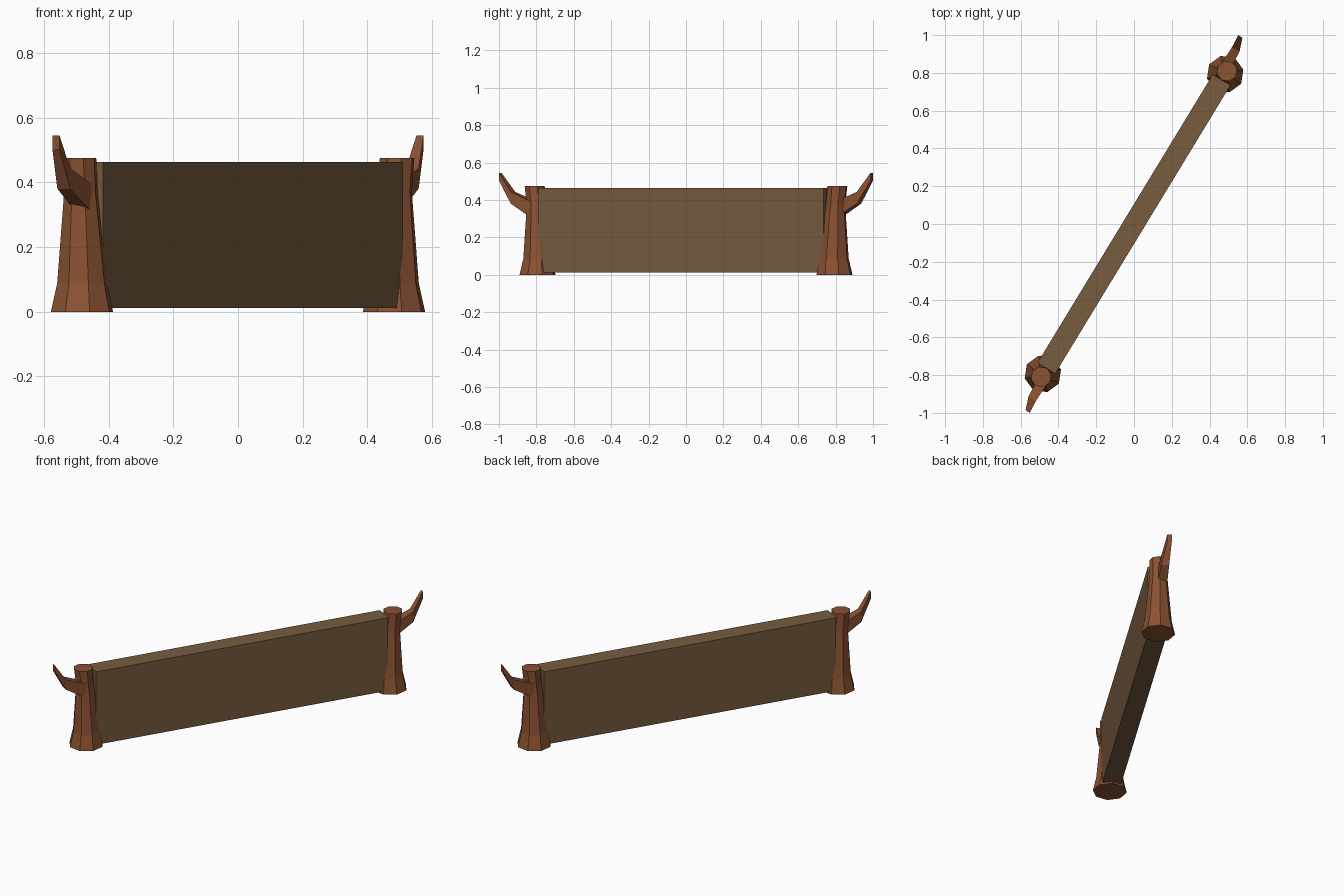
import bpy, bmesh, math
from mathutils import Vector

if "Cube" in bpy.data.objects:
    bpy.data.objects.remove(bpy.data.objects["Cube"])

ANGLE = math.radians(58.7)
AXIS = Vector((math.cos(ANGLE), math.sin(ANGLE), 0))


def material(name, color):
    m = bpy.data.materials.new(name)
    m.diffuse_color = (*color, 1)
    m.use_nodes = True
    m.node_tree.nodes["Principled BSDF"].inputs["Base Color"].default_value = m.diffuse_color
    return m


bark = material("red brown bark", (0.26, 0.084, 0.033))
plank = material("dull brown plank", (0.185, 0.107, 0.049))


def loft(name, rings, mat):
    """Skin matching rings of points and cap both ends."""
    bm = bmesh.new()
    loops = [[bm.verts.new(p) for p in ring] for ring in rings]
    n = len(loops[0])
    for a, b in zip(loops, loops[1:]):
        for i in range(n):
            j = (i + 1) % n
            bm.faces.new((a[i], a[j], b[j], b[i]))
    bm.faces.new(loops[0][::-1])
    bm.faces.new(loops[-1])
    bmesh.ops.recalc_face_normals(bm, faces=bm.faces)
    mesh = bpy.data.meshes.new(name)
    bm.to_mesh(mesh)
    bm.free()
    mesh.materials.append(mat)
    ob = bpy.data.objects.new(name, mesh)
    bpy.context.collection.objects.link(ob)
    return ob


def octagon(z, dist, r):
    c = AXIS * dist
    return [(c.x + r * math.cos(ANGLE + k * math.pi / 4),
             c.y + r * math.sin(ANGLE + k * math.pi / 4), z) for k in range(8)]


def upright_rect(center, width, height):
    c = Vector(center)
    side = Vector((AXIS.y, -AXIS.x, 0)) * width / 2
    up = Vector((0, 0, height / 2))
    return [c - side - up, c + side - up, c + side + up, c - side + up]


# long plank wall
bpy.ops.mesh.primitive_cube_add(size=1, location=(0, 0, 0.2375),
                                rotation=(0, 0, ANGLE))
wall = bpy.context.object
wall.name = "plank_wall"
wall.scale = (1.786, 0.11, 0.451)
wall.data.materials.append(plank)

# trunk posts and branch stubs, repeated by a half turn
for end, turn in (("back", 0), ("front", math.pi)):
    trunk = loft(end + "_trunk_post", [
        octagon(0, 0.929, 0.099), octagon(0.087, 0.927, 0.08),
        octagon(0.37, 0.936, 0.053), octagon(0.476, 0.947, 0.055)], bark)
    branch = loft(end + "_branch", [
        upright_rect((0.465, 0.80, 0.34), 0.06, 0.09),
        upright_rect((0.539, 0.925, 0.412), 0.046, 0.063),
        upright_rect((0.563, 0.993, 0.524), 0.026, 0.042)], bark)
    trunk.rotation_euler.z = branch.rotation_euler.z = turn
